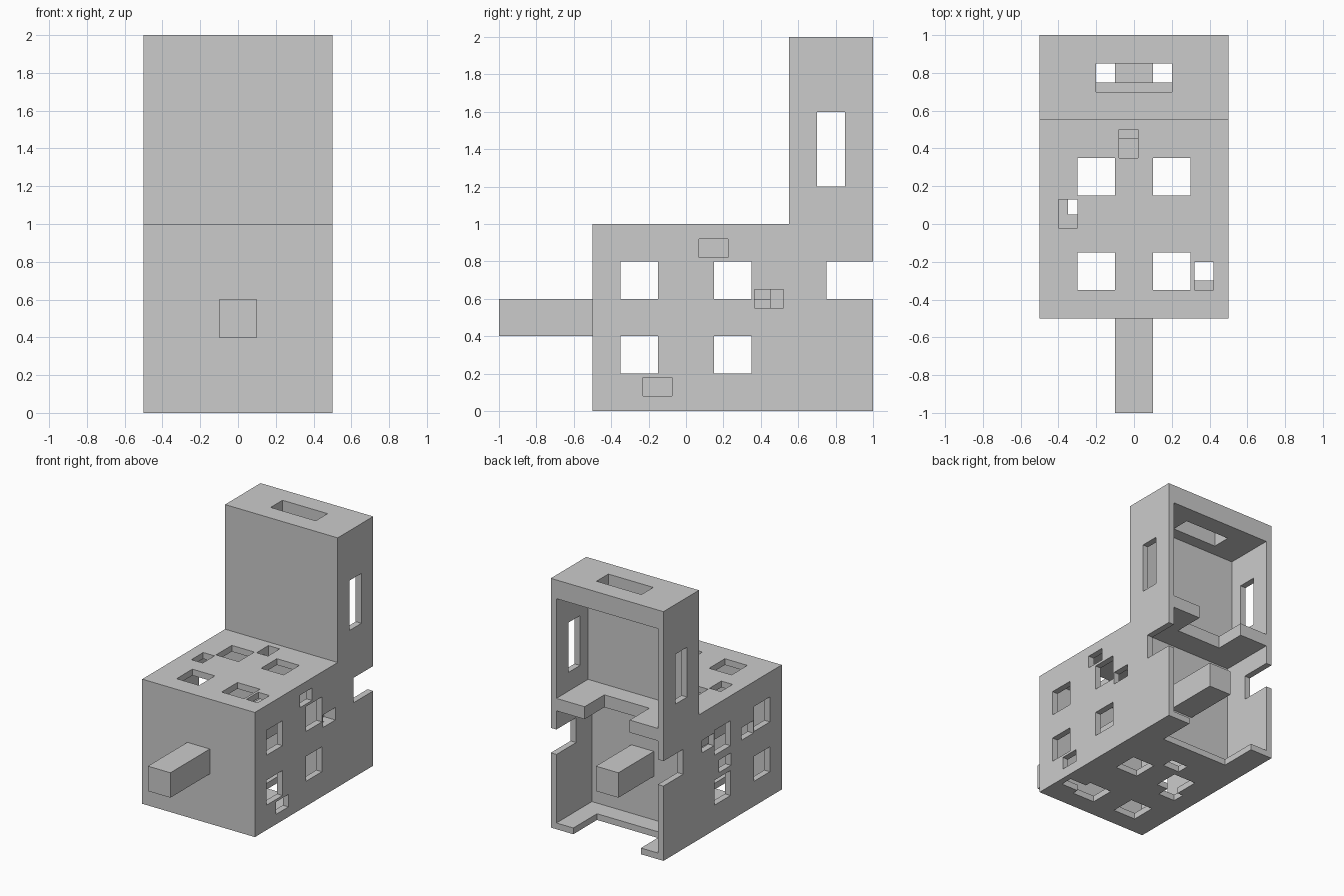
import bpy, bmesh

if "Cube" in bpy.data.objects:
    bpy.data.objects.remove(bpy.data.objects["Cube"])


def box(name, x, y, z):
    """Axis-aligned box from (min, max) ranges."""
    bm = bmesh.new()
    bmesh.ops.create_cube(bm, size=1)
    for v in bm.verts:
        v.co = [r[0] if c < 0 else r[1] for c, r in zip(v.co, (x, y, z))]
    me = bpy.data.meshes.new(name)
    bm.to_mesh(me)
    bm.free()
    ob = bpy.data.objects.new(name, me)
    bpy.context.collection.objects.link(ob)
    return ob


def cut(target, x, y, z):
    """Subtract a box from the target and remove the cutter."""
    c = box("cutter", x, y, z)
    c.hide_render = True
    m = target.modifiers.new("cut", 'BOOLEAN')
    m.operation, m.solver, m.object = 'DIFFERENCE', 'EXACT', c
    bpy.context.view_layer.objects.active = target
    bpy.ops.object.modifier_apply(modifier=m.name)
    bpy.data.objects.remove(c)


# housing: L-shaped side profile extruded across the width
profile = [(-.5, 0), (1, 0), (1, 2), (.55, 2), (.55, 1), (-.5, 1)]
bm = bmesh.new()
face = bm.faces.new([bm.verts.new((-.5, y, z)) for y, z in profile])
ext = bmesh.ops.extrude_face_region(bm, geom=[face])
bmesh.ops.translate(bm, vec=(1, 0, 0),
                    verts=[g for g in ext["geom"] if isinstance(g, bmesh.types.BMVert)])
bmesh.ops.recalc_face_normals(bm, faces=bm.faces)
me = bpy.data.meshes.new("housing")
bm.to_mesh(me)
bm.free()
housing = bpy.data.objects.new("housing", me)
bpy.context.collection.objects.link(housing)

# hollow front chamber, open lower bay and open upper bay
inner = (-.45, .45)
cut(housing, inner, (-.45, .45), (.05, .95))
cut(housing, inner, (.55, 1.1), (.05, .95))
cut(housing, inner, (.6, 1.1), (1.05, 1.85))

# rear notches: side walls, shelf, floor
cut(housing, (-.6, .6), (.75, 1.1), (.6, .8))
cut(housing, (-.2, .2), (.75, 1.1), (.9, 1.1))
cut(housing, (-.3, .3), (.7, 1.1), (-.1, .1))

# tower slots: both sides and top
cut(housing, (-.6, .6), (.7, .85), (1.2, 1.6))
cut(housing, (-.2, .2), (.7, .85), (1.8, 2.1))

# square windows in the sides, top and floor
LEFT, RIGHT = (-.6, -.4), (.4, .6)
BOTTOM, TOP = (-.1, .1), (.9, 1.1)
for y in (-.25, .25):
    yr = (y - .1, y + .1)
    for wall in (LEFT, RIGHT):
        for z in (.3, .7):
            cut(housing, wall, yr, (z - .1, z + .1))
    for wall in (BOTTOM, TOP):
        for x in (-.2, .2):
            cut(housing, (x - .1, x + .1), yr, wall)

# small irregular openings, by wall
for y, z in ((.07, .82), (-.23, .08), (.365, .55)):
    cut(housing, RIGHT, (y, y + .155), (z, z + .1))
for y, z in ((.36, .68), (-.14, .59), (.145, .44)):
    cut(housing, LEFT, (y, y + .15), (z, z + .1))
for x, y in ((-.4, -.02), (-.08, .35), (.32, -.35)):
    cut(housing, (x, x + .1), (y, y + .15), TOP)
for x, y in ((-.35, .05), (-.1, .4), (.3, -.3)):
    cut(housing, (x, x + .15), (y, y + .1), BOTTOM)

# square bar running the full length
box("bar", (-.1, .1), (-1, 1), (.4, .6))
